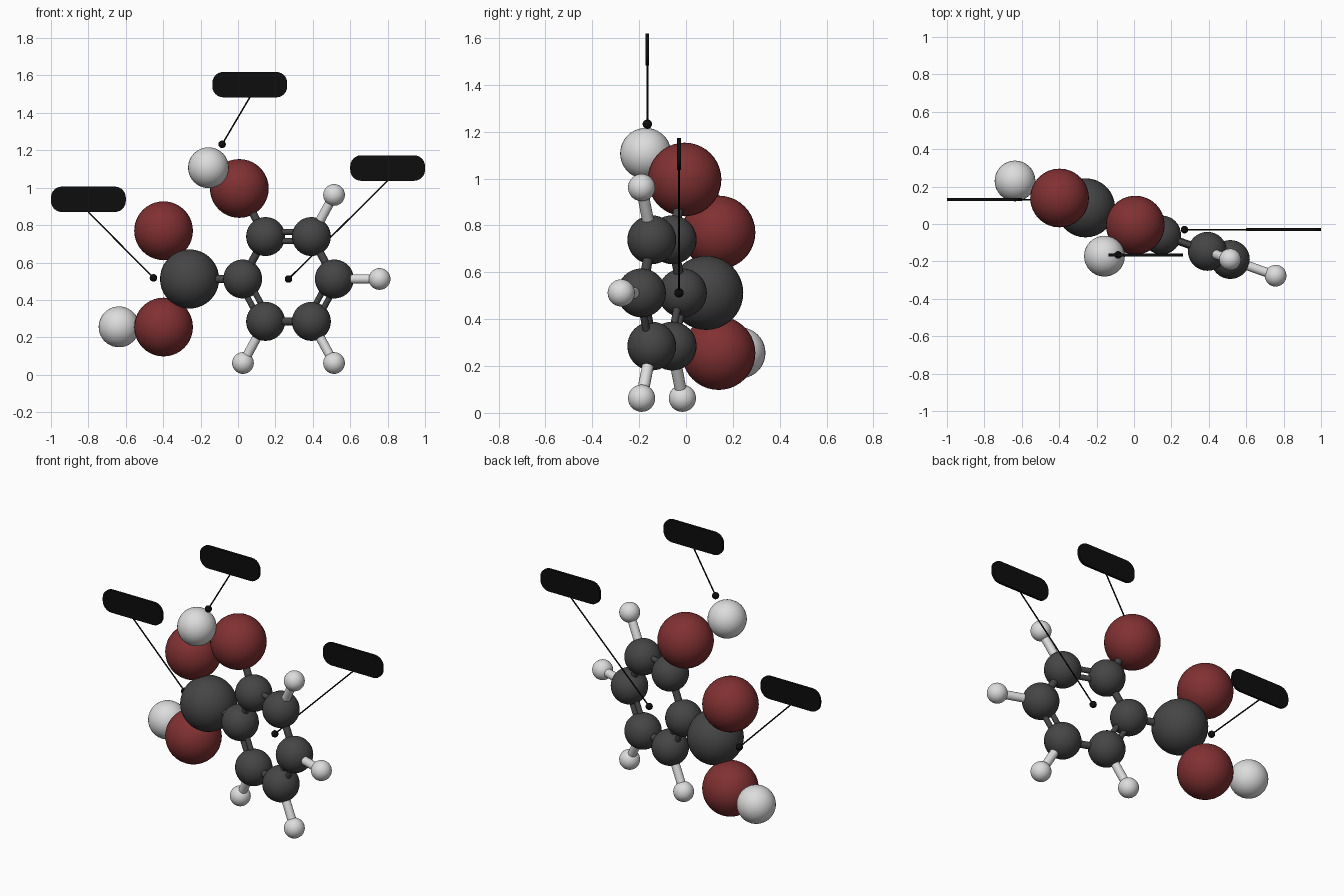
import bpy, bmesh
from math import cos, sin, pi
from mathutils import Vector

cube = bpy.data.objects.get("Cube")
if cube:
    bpy.data.objects.remove(cube, do_unlink=True)


def material(name, rgb):
    m = bpy.data.materials.new(name)
    m.use_nodes = True
    m.diffuse_color = (*rgb, 1)
    m.node_tree.nodes["Principled BSDF"].inputs["Base Color"].default_value = (*rgb, 1)
    return m


grey = material("charcoal grey", (0.06, 0.06, 0.06))
red = material("dark red", (0.22, 0.03, 0.032))
white = material("off white", (0.72, 0.72, 0.72))
black = material("black", (0.004, 0.004, 0.004))


def finish(name, bm, mat, smooth=True):
    me = bpy.data.meshes.new(name)
    bm.to_mesh(me)
    bm.free()
    me.materials.append(mat)
    ob = bpy.data.objects.new(name, me)
    bpy.context.collection.objects.link(ob)
    for p in me.polygons:
        p.use_smooth = smooth and len(p.vertices) <= 4
    return ob


def ball(name, pos, radius, mat):
    bm = bmesh.new()
    bmesh.ops.create_uvsphere(bm, u_segments=32, v_segments=20, radius=radius)
    finish(name, bm, mat).location = pos


def stick(name, a, b, radius, mat):
    d = b - a
    bm = bmesh.new()
    bmesh.ops.create_cone(bm, cap_ends=True, segments=16, radius1=radius,
                          radius2=radius, depth=d.length)
    ob = finish(name, bm, mat)
    ob.location = (a + b) / 2
    ob.rotation_euler = d.to_track_quat('Z', 'Y').to_euler()


def on_plane(x, z):
    """Point on the tilted plane of the ring."""
    return Vector((x, -0.015 - 0.357 * (x - 0.025), z))


# Ring of six carbons, alternating double and single bonds
centre = on_plane(0.27, 0.512)
ring = [on_plane(0.27 + 0.245 * cos(k * pi / 3), 0.512 + 0.262 * sin(k * pi / 3))
        for k in range(6)]
for k, p in enumerate(ring):
    q = ring[(k + 1) % 6]
    ball(f"ring_carbon_{k + 1}", p, 0.104, grey)
    if k % 2:
        off = ((p + q) / 2 - centre).normalized() * 0.025
        for side, s in (("outer", 1), ("inner", -1)):
            stick(f"double_bond_{k + 1}_{side}", p + off * s, q + off * s, 0.016, grey)
    else:
        stick(f"single_bond_{k + 1}", p, q, 0.021, grey)

# Ring hydrogens, on every carbon without a group
for k in (0, 1, 4, 5):
    h = on_plane(0.27 + 0.487 * cos(k * pi / 3), 0.512 + 0.519 * sin(k * pi / 3))
    ball(f"ring_hydrogen_{k + 1}", h, 0.058, white)
    stick(f"hydrogen_bond_{k + 1}", ring[k], h, 0.025, white)

# Acid group
acid = on_plane(-0.259, 0.512)
ball("acid_carbon", acid, 0.158, grey)
stick("acid_bond", ring[3], acid, 0.021, grey)
ball("acid_oxygen_upper", (-0.398, 0.139, 0.77), 0.157, red)
ball("acid_oxygen_lower", (-0.398, 0.139, 0.255), 0.157, red)
ball("acid_hydrogen", (-0.636, 0.23, 0.256), 0.109, white)

# Alcohol group
alcohol = Vector((0.007, -0.006, 0.996))
ball("alcohol_oxygen", alcohol, 0.157, red)
stick("alcohol_bond", ring[2], alcohol, 0.021, grey)
ball("alcohol_hydrogen", (-0.158, -0.172, 1.107), 0.109, white)


# Blank callout plates with leader lines and end dots
def callout(name, x, y, z, tip_x, tip_z):
    bm = bmesh.new()
    w, h, r, t = 0.2, 0.068, 0.058, 0.016
    outline = []
    for q, (sx, sz) in enumerate(((1, 1), (-1, 1), (-1, -1), (1, -1))):
        for i in range(7):
            a = (q + i / 6) * pi / 2
            outline.append(bm.verts.new((sx * (w - r) + r * cos(a), -t / 2,
                                         sz * (h - r) + r * sin(a))))
    face = bm.faces.new(outline)
    ext = bmesh.ops.extrude_face_region(bm, geom=[face])
    verts = [v for v in ext["geom"] if isinstance(v, bmesh.types.BMVert)]
    bmesh.ops.translate(bm, verts=verts, vec=(0, t, 0))
    bmesh.ops.recalc_face_normals(bm, faces=bm.faces[:])
    finish(name + "_plate", bm, black, smooth=False).location = (x, y, z)
    tip = Vector((tip_x, y, tip_z))
    stick(name + "_leader", Vector((x, y, z - h)), tip, 0.004, black)
    ball(name + "_dot", tip, 0.02, black)


callout("alcohol_callout", 0.063, -0.165, 1.551, -0.085, 1.232)
callout("ring_callout", 0.8, -0.03, 1.105, 0.27, 0.512)
callout("acid_callout", -0.8, 0.13, 0.938, -0.452, 0.518)
